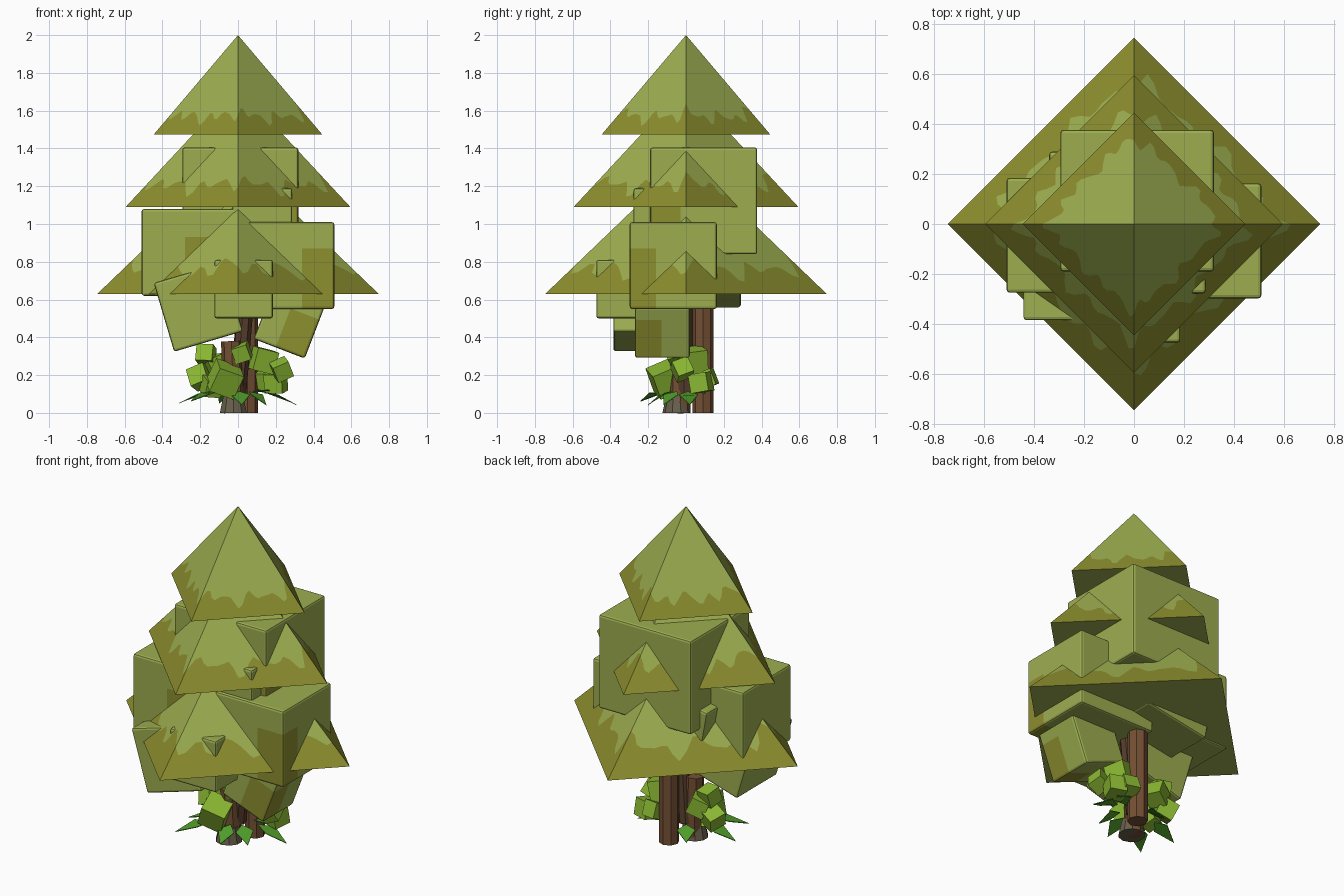
import bpy, bmesh, math, random
from mathutils import Vector, Euler

if "Cube" in bpy.data.objects:
    bpy.data.objects.remove(bpy.data.objects["Cube"])

random.seed(4)


def material(name, r, g, b):
    lin = [((c / 255 + 0.055) / 1.055) ** 2.4 for c in (r, g, b)]
    m = bpy.data.materials.new(name)
    m.diffuse_color = (*lin, 1)
    m.use_nodes = True
    m.node_tree.nodes["Principled BSDF"].inputs["Base Color"].default_value = m.diffuse_color
    return m


LIGHT = material("light_foliage", 157, 174, 80)
OLIVE = material("olive_foliage", 140, 142, 46)
BARK = material("bark_brown", 116, 80, 52)
DARK = material("dark_bark", 88, 62, 44)
STUMP = material("stump_grey", 104, 96, 76)
LIME = material("lime_bush", 138, 184, 50)
LEAF = material("leaf_green", 80, 156, 42)


def finish(name, bm, mats, bevel=0):
    bmesh.ops.recalc_face_normals(bm, faces=bm.faces)
    me = bpy.data.meshes.new(name)
    bm.to_mesh(me)
    bm.free()
    for m in mats:
        me.materials.append(m)
    ob = bpy.data.objects.new(name, me)
    bpy.context.collection.objects.link(ob)
    if bevel:
        mod = ob.modifiers.new("bevel", 'BEVEL')
        mod.width, mod.segments, mod.limit_method = bevel, 2, 'ANGLE'
    return ob


def pyramid(name, r, z0, z1):
    """Diamond pyramid with a wavy olive band along its lower edge."""
    bm = bmesh.new()
    n = 24
    total = 4 * n
    corners = [Vector((r, 0, z0)), Vector((0, r, z0)), Vector((-r, 0, z0)), Vector((0, -r, z0))]
    apex = Vector((0, 0, z1))
    ph = [random.uniform(0, 6.28) for _ in range(3)]
    low, wave = [], []
    for i in range(total):
        k, f = divmod(i, n)
        p = corners[k].lerp(corners[(k + 1) % 4], f / n)
        a = i / total * math.tau
        t = (0.17 + 0.045 * math.sin(17 * a + ph[0]) + 0.03 * math.sin(9 * a + ph[1])
             + 0.02 * math.sin(26 * a + ph[2]) + 0.06 * abs(2 * f / n - 1) ** 3)
        low.append(bm.verts.new(p))
        wave.append(bm.verts.new(p.lerp(apex, t)))
    top = bm.verts.new(apex)
    for i in range(total):
        j = (i + 1) % total
        bm.faces.new((low[i], low[j], wave[j], wave[i])).material_index = 1
        bm.faces.new((wave[i], wave[j], top))
    bm.faces.new(low[::-1])
    return finish(name, bm, [LIGHT, OLIVE])


def block(name, lo, hi, tilt=0, patch=None, mats=(LIGHT, OLIVE), bevel=0.013):
    """Box; patch=(x, y, z) colours the corner with larger x, smaller y, smaller z."""
    lo, hi = Vector(lo), Vector(hi)
    c, s = (lo + hi) / 2, hi - lo
    bm = bmesh.new()
    bmesh.ops.create_cube(bm, size=1)
    bmesh.ops.scale(bm, vec=s, verts=bm.verts)
    if patch:
        q = Vector(patch) - c
        for ax in range(3):
            no = Vector([float(k == ax) for k in range(3)])
            bmesh.ops.bisect_plane(bm, geom=bm.verts[:] + bm.edges[:] + bm.faces[:],
                                   plane_co=q, plane_no=no)
        for f in bm.faces:
            m = f.calc_center_median()
            if m.x > q.x and m.y < q.y and m.z < q.z:
                f.material_index = 1
    ob = finish(name, bm, mats, bevel)
    ob.location = c
    ob.rotation_euler = (0, math.radians(tilt), 0)
    return ob


def log(name, a, b, r1, r2, sides, mat):
    a, b = Vector(a), Vector(b)
    d = b - a
    bm = bmesh.new()
    bmesh.ops.create_cone(bm, cap_ends=True, segments=sides, radius1=r1, radius2=r2, depth=d.length)
    ob = finish(name, bm, [mat])
    ob.location = (a + b) / 2
    ob.rotation_euler = d.to_track_quat('Z', 'Y').to_euler()
    return ob


# Three tiers of the crown
pyramid("crown_top", 0.445, 1.475, 2.0)
pyramid("crown_middle", 0.595, 1.09, 1.73)
pyramid("crown_bottom", 0.745, 0.63, 1.345)

# Foliage blocks pushing through the tiers
block("block_back", (-0.295, -0.19, 0.84), (0.32, 0.377, 1.405), patch=(0.2, -0.03, 1.12))
block("block_left", (-0.51, -0.275, 0.62), (0.03, 0.185, 1.08), patch=(-0.28, -0.1, 0.93))
block("block_right", (0.0, -0.298, 0.55), (0.51, 0.163, 1.01), patch=(0.34, -0.16, 0.87))
block("block_front", (-0.125, -0.475, 0.50), (0.185, -0.165, 0.81))
block("block_inner", (-0.03, -0.278, 0.87), (0.287, 0.03, 1.19))
block("block_low_left", (-0.40, -0.385, 0.37), (-0.02, 0.0, 0.75), tilt=-16.5)
block("block_low_right", (0.125, -0.27, 0.33), (0.415, 0.02, 0.62), tilt=21, patch=(0.25, -0.13, 0.55))
block("block_low_back", (-0.31, -0.1, 0.59), (0.11, 0.29, 0.99), tilt=-10)

# Trunks and stump
log("trunk_back", (0.05, 0.09, 0), (0.05, 0.09, 0.7), 0.056, 0.056, 8, BARK)
log("trunk_front", (-0.02, -0.03, 0), (-0.035, -0.03, 0.38), 0.055, 0.055, 8, BARK)
log("trunk_leaning", (0.0, 0.0, 0.1), (0.045, -0.01, 0.65), 0.045, 0.045, 8, DARK)
log("stump", (-0.025, -0.05, 0), (-0.025, -0.05, 0.09), 0.075, 0.055, 10, STUMP)

# Small bush cubes around the trunks: x, y, z, size
bush = [(-.17, .02, .31, .09), (-.2, .03, .19, .1), (-.07, -.11, .18, .14), (.02, -.06, .32, .085),
        (.13, .04, .28, .12), (.23, -.02, .23, .09), (.2, .08, .16, .1), (-.12, .05, .25, .1),
        (.13, .11, .18, .09), (-.14, -.04, .14, .09)]
for i, (x, y, z, s) in enumerate(bush):
    h = Vector((s, s, s)) / 2
    p = Vector((x, y, z))
    ob = block(f"bush_cube_{i + 1}", p - h, p + h, mats=(LIME,), bevel=0)
    ob.rotation_euler = Euler([random.uniform(-0.5, 0.5) for _ in range(3)])

# Diamond leaves near the ground
tips = [(-.25, -.24, .06), (-.31, -.03, .05), (.31, .02, .04), (.15, -.12, .04),
        (.02, -.2, .04), (.2, .1, .1), (-.1, .14, .05), (-.17, -.12, .1)]
for i, t in enumerate(tips):
    t = Vector(t)
    root = Vector((t.x * 0.4, t.y * 0.4, 0.11))
    side = Vector((-t.y, t.x, 0)).normalized() * 0.05
    mid = root.lerp(t, 0.45) + Vector((0, 0, 0.015))
    bm = bmesh.new()
    pts = [root, mid + side, t, mid - side]
    up = [bm.verts.new(p + Vector((0, 0, 0.004))) for p in pts]
    dn = [bm.verts.new(p) for p in pts]
    bm.faces.new(up)
    bm.faces.new(dn[::-1])
    for k in range(4):
        j = (k + 1) % 4
        bm.faces.new((up[k], dn[k], dn[j], up[j]))
    finish(f"leaf_{i + 1}", bm, [LEAF])
